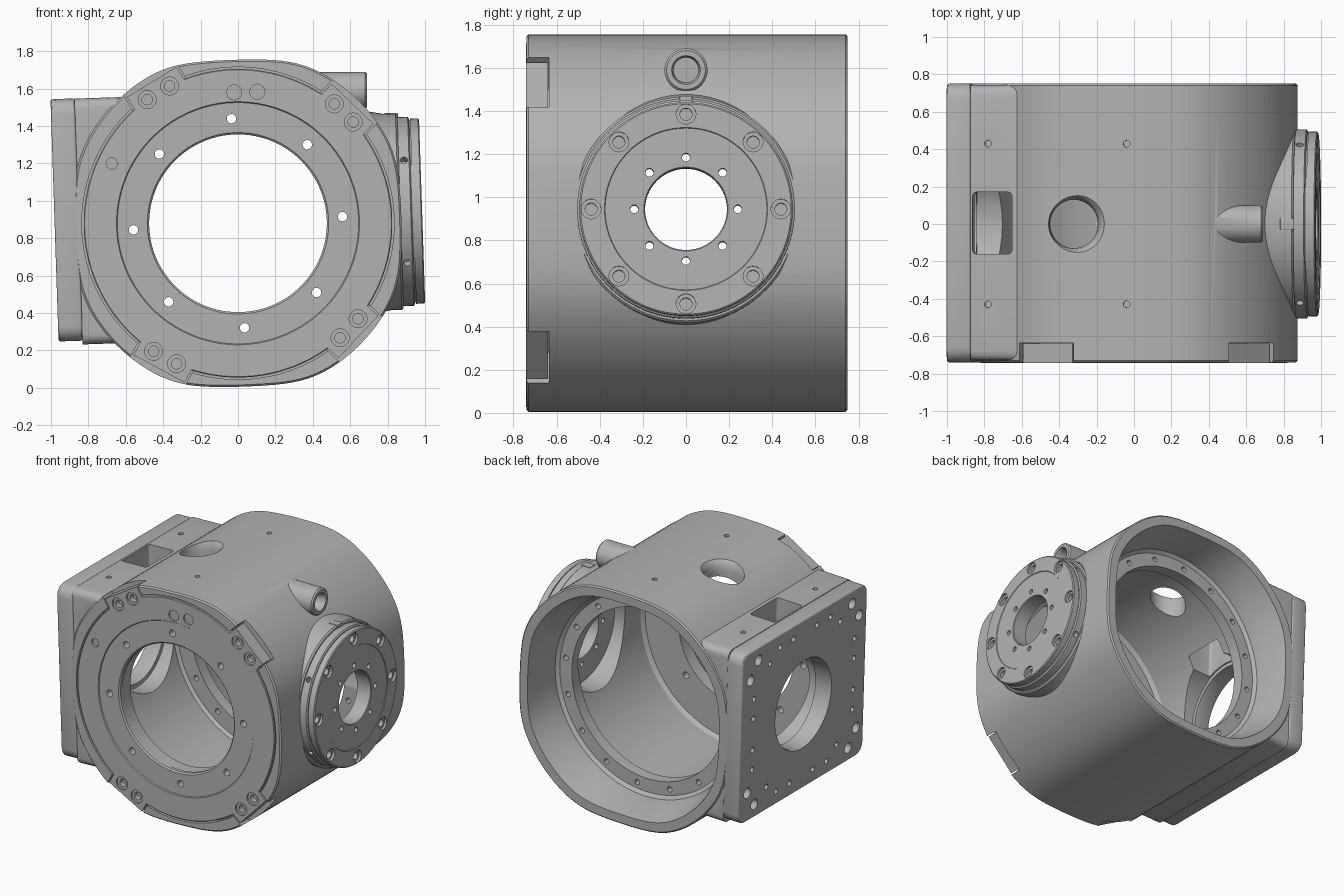
import bpy, bmesh
from math import radians, cos, sin, pi
from mathutils import Matrix, Vector

if "Cube" in bpy.data.objects:
    bpy.data.objects.remove(bpy.data.objects["Cube"])

grey = bpy.data.materials.new("cast grey")
grey.use_nodes = True
grey.diffuse_color = (0.45, 0.45, 0.45, 1)
grey.node_tree.nodes["Principled BSDF"].inputs["Base Color"].default_value = grey.diffuse_color

TILT = 1.9                                   # whole casting leans about its axis
PLACE = Matrix.Translation((0, 0, 0.88)) @ Matrix.Rotation(radians(-TILT), 4, 'Y')
AX = {'X': Matrix.Rotation(pi / 2, 4, 'Y'), 'Y': Matrix.Rotation(-pi / 2, 4, 'X'),
      'Z': Matrix.Identity(4)}


def at(x, y, z, axis):
    """Frame at a point whose local z runs along the given axis."""
    return Matrix.Translation((x, y, z)) @ AX[axis]


def spin(a, axis='Y'):
    return Matrix.Rotation(radians(-a), 4, axis)


def to_object(name, bm):
    bmesh.ops.recalc_face_normals(bm, faces=bm.faces)
    me = bpy.data.meshes.new(name)
    bm.to_mesh(me)
    bm.free()
    me.materials.append(grey)
    ob = bpy.data.objects.new(name, me)
    bpy.context.collection.objects.link(ob)
    return ob


def lathe(name, profile, frames, seg=96, closed=False):
    """Turn (radius, height[, flat]) points; flat softly squares the round off."""
    bm = bmesh.new()
    for m in frames:
        rings = []
        for r, h, *flat in profile:
            ring = []
            for i in range(seg):
                c, s = cos(2 * pi * i / seg), sin(2 * pi * i / seg)
                k = r
                if flat:
                    f = flat[0] / max(abs(c), abs(s))
                    k = r * (1 + (r / f) ** 30) ** (-1 / 30)
                ring.append(bm.verts.new(m @ Vector((k * c, k * s, h))))
            rings.append(ring)
        pairs = list(zip(rings, rings[1:]))
        if closed:
            pairs.append((rings[-1], rings[0]))
        else:
            bm.faces.new(rings[0])
            bm.faces.new(rings[-1])
        for a, b in pairs:
            for i in range(seg):
                j = (i + 1) % seg
                bm.faces.new((a[i], a[j], b[j], b[i]))
    return to_object(name, bm)


def box(name, lo, hi, frames=(Matrix.Identity(4),), bevel=0, axis=None):
    bm = bmesh.new()
    lo, hi = Vector(lo), Vector(hi)
    for m in frames:
        size = Matrix.Diagonal((*(hi - lo), 1))
        bmesh.ops.create_cube(bm, size=1, matrix=m @ Matrix.Translation((lo + hi) / 2) @ size)
    if bevel:
        edges = [e for e in bm.edges if axis is None or
                 abs((e.verts[0].co - e.verts[1].co).normalized()[axis]) > 0.9]
        bmesh.ops.bevel(bm, geom=edges, offset=bevel, segments=4, profile=0.5, affect='EDGES')
    return to_object(name, bm)


def apply(ob, mod):
    bpy.context.view_layer.objects.active = ob
    bpy.ops.object.modifier_apply(modifier=mod.name)


def combine(ob, tool, op='DIFFERENCE'):
    mod = ob.modifiers.new("combine", 'BOOLEAN')
    mod.operation, mod.solver, mod.object = op, 'EXACT', tool
    apply(ob, mod)
    bpy.data.objects.remove(tool)


def drill(ob, frames, *steps):
    combine(ob, lathe("drill", steps, frames, 20))


def circle(n, r, offset=0):
    return [(r * cos(2 * pi * i / n + offset), r * sin(2 * pi * i / n + offset)) for i in range(n)]


LUGS = (119.5, 44.3, -45.3, 239.6)
DISC_Z, PLATE_Z = 0.033, 0.048

# housing: squared-off drum, mounting block, side boss and spout
housing = lathe("housing", [(0.91, -0.74, 0.871), (0.92, -0.73, 0.881),
                            (0.92, 0.74, 0.881), (0.91, 0.75, 0.871)], [AX['Y']], 128)
combine(housing, box("block", (-0.852, -0.73, -0.62), (-0.3, 0.742, 0.695), bevel=0.05, axis=0), 'UNION')
combine(housing, lathe("boss", [(0.56, 0.5), (0.54, 0.72), (0.525, 0.8), (0.525, 0.86), (0.515, 0.87)],
                       [at(0, 0, DISC_Z, 'X')]), 'UNION')
spout = PLACE.inverted() @ at(0, 0, 1.59, 'X')
combine(housing, lathe("spout", [(0.1, 0.3), (0.1, 0.68), (0.09, 0.69)], [spout], 40), 'UNION')

# cover seat, wide inner chamber, inward bolting flange and flared rear mouth
combine(housing, lathe("bore", [(0.835, -0.8), (0.835, -0.70), (0.48, -0.70), (0.48, -0.6),
                                (0.76, -0.6), (0.78, -0.57), (0.78, 0.34), (0.76, 0.36),
                                (0.64, 0.36), (0.64, 0.45), (0.74, 0.45), (0.765, 0.47),
                                (0.78, 0.56, 0.79), (0.84, 0.745, 0.806), (0.85, 0.8, 0.816)],
                       [AX['Y']], 128))
# side ports, round top port and pocket
combine(housing, lathe("port", [(0.38, 0.3), (0.38, 1)], [at(0, 0, DISC_Z, 'X')], 64))
combine(housing, lathe("port", [(0.36, -1), (0.36, -0.3)], [at(0, 0, PLATE_Z, 'X')], 64))
combine(housing, lathe("port", [(0.13, 0.4), (0.13, 0.79), (0.137, 0.83), (0.15, 0.855),
                                (0.172, 0.876), (0.2, 0.89)], [at(-0.297, 0, 0, 'Z')], 48))
combine(housing, box("pocket", (-0.84, -0.16, 0.3), (-0.63, 0.17, 1), bevel=0.02, axis=2))
combine(housing, box("lug_seats", (0.7, -0.9, -0.165), (1.1, -0.635, 0.165), [spin(a) for a in LUGS]))
# tapped holes and spout hole
drill(housing, [spout], (0.058, 0.5), (0.058, 0.66), (0.07, 0.7))
for x, floor in ((-0.01, 0.82), (-0.757, 0.63)):
    drill(housing, [at(x, y, 0, 'Z') for y in (-0.43, 0.43)], (0.018, floor), (0.018, 1))
drill(housing, [at(x, 0, z, 'Y') for x, z in circle(16, 0.695, 0.1)], (0.02, 0.3), (0.02, 0.6))
BORE_HOLES = [at(x, 0, z, 'Y') for x, z in circle(8, 0.56, radians(1.7))]
drill(housing, BORE_HOLES, (0.025, -0.9), (0.025, -0.5))

# front cover: stepped ring with four bolted lugs
cover = lathe("front_cover", [(0.475, -0.70), (0.475, -0.725), (0.485, -0.735), (0.645, -0.735),
                              (0.65, -0.742), (0.82, -0.742), (0.825, -0.737), (0.825, -0.70)],
              [AX['Y']], closed=True)
combine(cover, box("lugs", (0.7, -0.742, -0.155), (0.885, -0.64, 0.155), [spin(a) for a in LUGS]), 'UNION')
drill(cover, BORE_HOLES, (0.025, -0.9), (0.025, -0.5))
lug_bolts = [spin(a + d) @ at(0.82, 0, 0, 'Y') for a in LUGS for d in (-4.9, 4.9)]
drill(cover, lug_bolts, (0.048, -0.8), (0.048, -0.728), (0.028, -0.728), (0.028, -0.69))
drill(cover, [at(x, 0, 0.70, 'Y') for x in (0.003, 0.127)], (0.04, -0.8), (0.04, -0.73))
drill(cover, [at(-0.664, 0, 0.342, 'Y')], (0.03, -0.8), (0.03, -0.725))

# square mounting plate
plate = box("mounting_plate", (-0.98, -0.74, PLATE_Z - 0.648), (-0.85, 0.75, PLATE_Z + 0.648),
            bevel=0.08, axis=0)
soft = plate.modifiers.new("soft", 'BEVEL')
soft.width, soft.segments, soft.limit_method, soft.angle_limit = 0.012, 3, 'ANGLE', radians(60)
apply(plate, soft)
combine(plate, lathe("port", [(0.345, -1), (0.33, -0.965), (0.33, -0.8)], [at(0, 0, PLATE_Z, 'X')], 64))
signs = [(a, b) for a in (-1, 1) for b in (-1, 1)]


def plate_holes(spots, r, depth):
    drill(plate, [at(0, a * y, PLATE_Z + b * z, 'X') for a, b in signs for y, z in spots],
          (r, -1.1), (r, depth))


plate_holes([(0.56, 0.55), (0.65, 0.43)], 0.04, -0.93)
plate_holes([(0.14, 0.55), (0.3, 0.55), (0.42, 0.47), (0.6, 0.12), (0.6, 0.27)], 0.02, -0.94)

# output disc on the side boss
disc = lathe("side_disc", [(0.19, 0.865), (0.505, 0.865), (0.505, 0.925), (0.495, 0.932), (0.488, 0.932),
                           (0.488, 0.938), (0.495, 0.938), (0.495, 0.98), (0.488, 0.986), (0.378, 0.986),
                           (0.375, 0.982), (0.195, 0.982), (0.19, 0.977)],
             [at(0, 0, DISC_Z, 'X')], closed=True)
drill(disc, [at(0, y, z + DISC_Z, 'X') for y, z in circle(8, 0.44)],
      (0.028, 0.9), (0.028, 0.968), (0.046, 0.968), (0.046, 1.1))
drill(disc, [at(0, y, z + DISC_Z, 'X') for y, z in circle(8, 0.24)], (0.019, 0.8), (0.019, 1.1))
drill(disc, [Matrix.Translation((0.897, 0, DISC_Z)) @ spin(a, 'X') for a in (57, -57, 123, -123)],
      (0.02, 0.46), (0.02, 0.6))

# small locating key above the disc
key = box("locating_key", (0.8, -0.03, DISC_Z + 0.48), (0.875, 0.03, DISC_Z + 0.529), bevel=0.004)

# place the parts and keep machined edges crisp
parts = [housing, cover, plate, disc, key]
bpy.ops.object.select_all(action='DESELECT')
for ob in parts:
    ob.data.transform(PLACE)
    ob.select_set(True)
bpy.context.view_layer.objects.active = housing
bpy.ops.object.shade_smooth_by_angle(angle=radians(30))
